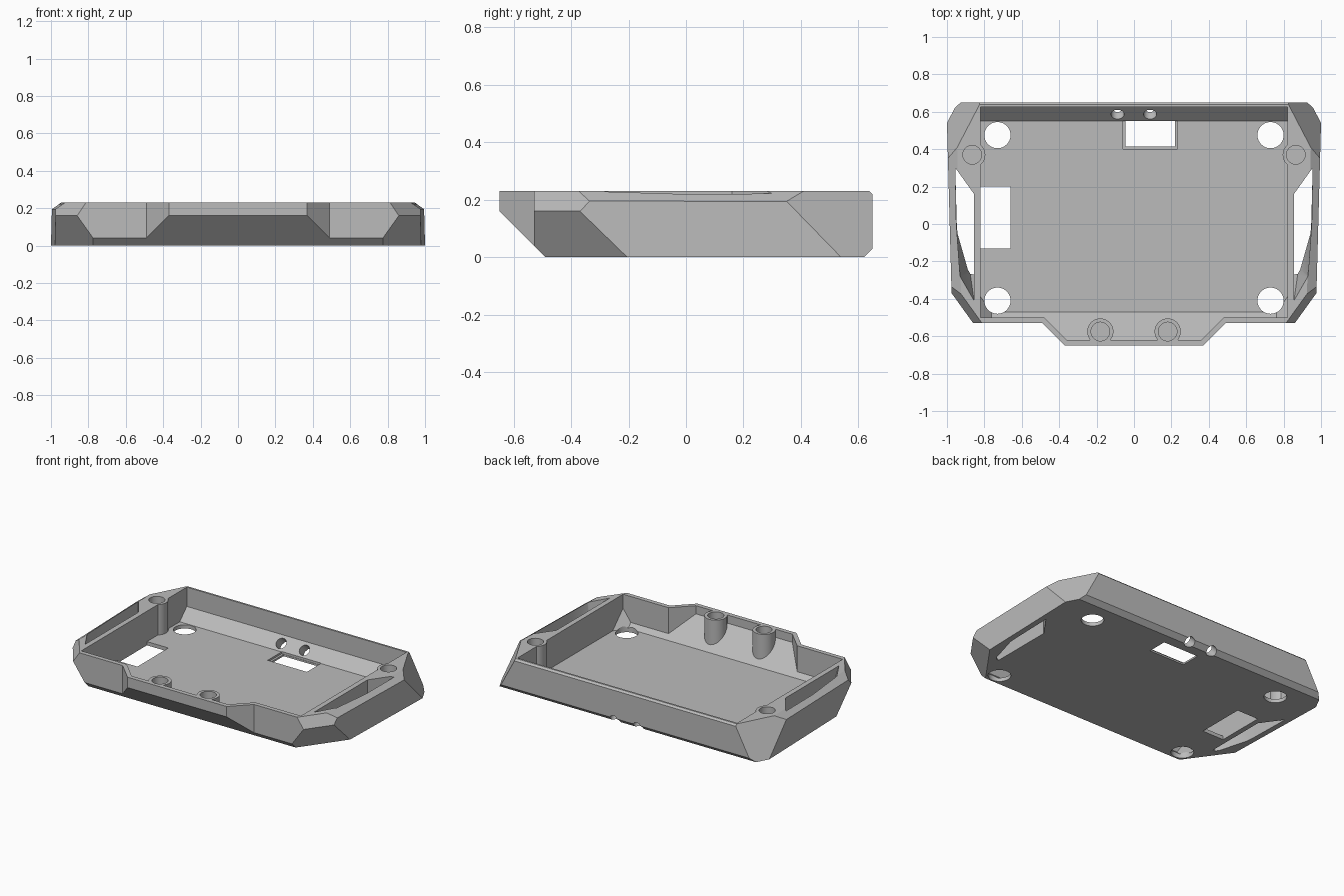
import bpy, bmesh, math
from mathutils import Vector, Matrix

cube = bpy.data.objects.get("Cube")
if cube:
    bpy.data.objects.remove(cube, do_unlink=True)

grey = bpy.data.materials.new("plain grey")
grey.use_nodes = True
grey.diffuse_color = (0.5, 0.5, 0.5, 1)
grey.node_tree.nodes["Principled BSDF"].inputs["Base Color"].default_value = (0.5, 0.5, 0.5, 1)

TOP = 0.23
FLOOR = 0.025
CORNER = (0.812, -0.584)   # horizontal direction of the front corner facets


def make_object(name, bm):
    bmesh.ops.recalc_face_normals(bm, faces=bm.faces)
    mesh = bpy.data.meshes.new(name)
    bm.to_mesh(mesh)
    bm.free()
    mesh.materials.append(grey)
    obj = bpy.data.objects.new(name, mesh)
    bpy.context.collection.objects.link(obj)
    return obj


def prism(half, z0, z1):
    """Extrude an outline given by its right half, mirrored in x."""
    pts = half + [(-x, y) for x, y in reversed(half)]
    bm = bmesh.new()
    face = bm.faces.new([bm.verts.new((x, y, z0)) for x, y in pts])
    new = bmesh.ops.extrude_face_region(bm, geom=[face])["geom"]
    bmesh.ops.translate(bm, vec=(0, 0, z1 - z0),
                        verts=[v for v in new if isinstance(v, bmesh.types.BMVert)])
    bmesh.ops.recalc_face_normals(bm, faces=bm.faces)
    return bm


def slice_off(bm, point, normal):
    """Remove everything beyond a plane and cap the cut."""
    geom = bm.verts[:] + bm.edges[:] + bm.faces[:]
    cut = bmesh.ops.bisect_plane(bm, geom=geom, dist=1e-5, plane_co=point,
                                 plane_no=Vector(normal).normalized(), clear_outer=True)
    edges = [e for e in cut["geom_cut"] if isinstance(e, bmesh.types.BMEdge)]
    bmesh.ops.edgeloop_fill(bm, edges=edges)
    bmesh.ops.recalc_face_normals(bm, faces=bm.faces)


def slice_both(bm, point, normal):
    for s in (1, -1):
        slice_off(bm, (s * point[0], *point[1:]), (s * normal[0], *normal[1:]))


def cylinder(x, y, z0, z1, r):
    bm = bmesh.new()
    bmesh.ops.create_cone(bm, cap_ends=True, segments=40, radius1=r, radius2=r,
                          depth=z1 - z0, matrix=Matrix.Translation((x, y, (z0 + z1) / 2)))
    return make_object("cutter", bm)


def box(x0, x1, y0, y1, z0, z1):
    bm = bmesh.new()
    mat = (Matrix.Translation(((x0 + x1) / 2, (y0 + y1) / 2, (z0 + z1) / 2))
           @ Matrix.Diagonal((x1 - x0, y1 - y0, z1 - z0, 1)))
    bmesh.ops.create_cube(bm, size=1, matrix=mat)
    return make_object("cutter", bm)


def subtract(target, cutter):
    mod = target.modifiers.new("cut", "BOOLEAN")
    mod.operation, mod.solver, mod.object = "DIFFERENCE", "EXACT", cutter
    bpy.context.view_layer.objects.active = target
    bpy.ops.object.modifier_apply(modifier=mod.name)
    bpy.data.objects.remove(cutter, do_unlink=True)


# Outer shell: outline with a front bump, then faceted by planes
bm = prism([(0.37, -0.65), (0.49, -0.53), (0.971, -0.53), (1.003, 0.65)], 0, TOP)
slice_off(bm, (0, -0.49, 0), (0, -1, -1))
slice_off(bm, (0, 0.62, 0), (0, 1, -1))
slice_off(bm, (0, 0.638, TOP), (0, 1, 1))
slice_both(bm, (0.86, -0.53, 0.16), (*CORNER, -0.58))
slice_both(bm, (0.86, -0.53, 0.16), (*CORNER, 0.55))
slice_both(bm, (0.985, 0, 0.195), (0.57, -0.015, 0.82))
slice_both(bm, (1, 0.54, 0), (0.652, 0.34, 0.348))
case = make_object("case_tray", bm)

# Inner cavity with sloped front, back and front corners
bm = prism([(0.36, -0.62), (0.48, -0.50), (0.82, -0.50), (0.82, 0.625)], FLOOR, 0.3)
slice_off(bm, (0, -0.47, FLOOR), (0, -1, -1))
slice_off(bm, (0, 0.55, FLOOR), (0, 1, -1))
slice_both(bm, (0.83, -0.51, 0.16), (*CORNER, -0.58))
cavity = make_object("cavity_cutter", bm)

# Screw bosses stay solid inside the cavity
bosses = [(s * x, y, z) for s in (1, -1) for x, y, z in ((0.865, 0.37, 0.1), (0.18, -0.575, 0.145))]
for x, y, _ in bosses:
    subtract(cavity, cylinder(x, y, -0.1, 0.4, 0.07))
subtract(case, cavity)
for x, y, z in bosses:
    subtract(case, cylinder(x, y, z, 0.4, 0.05))

# Side slots that narrow towards the bottom
shared = [(0.955, 0.30), (0.855, 0.16)]
upper = shared + [(0.855, -0.41), (0.93, -0.28), (0.95, 0)]
lower = shared + [(0.855, -0.24), (0.88, -0.235), (0.947, 0)]
for s in (1, -1):
    bm = bmesh.new()
    for pts, levels in ((upper, (TOP, 0.3)), (lower, (0, -0.05))):
        for z in levels:
            for x, y in pts:
                bm.verts.new((s * x, y, z))
    bmesh.ops.convex_hull(bm, input=bm.verts)
    subtract(case, make_object("slot_cutter", bm))

# Round floor holes
for x in (0.73, -0.73):
    for y in (0.475, -0.41):
        subtract(case, cylinder(x, y, -0.1, 0.1, 0.07))

# Rectangular floor openings, the rear one with a shallow recess
subtract(case, box(-0.82, -0.66, -0.13, 0.20, -0.1, 0.1))
subtract(case, box(-0.045, 0.22, 0.415, 0.55, -0.1, 0.06))
subtract(case, box(-0.06, 0.233, 0.402, 0.552, 0.012, 0.06))

# Two small holes through the rear slope
for x in (-0.088, 0.086):
    hole = cylinder(0, 0, -0.12, 0.12, 0.035)
    hole.data.transform(Matrix.Translation((x, 0.587, 0.06)) @ Matrix.Rotation(math.radians(45), 4, "X"))
    subtract(case, hole)

# Smooth the round walls, keep facets crisp
bpy.ops.object.select_all(action="DESELECT")
case.select_set(True)
bpy.context.view_layer.objects.active = case
bpy.ops.object.shade_smooth_by_angle(angle=math.radians(20))
